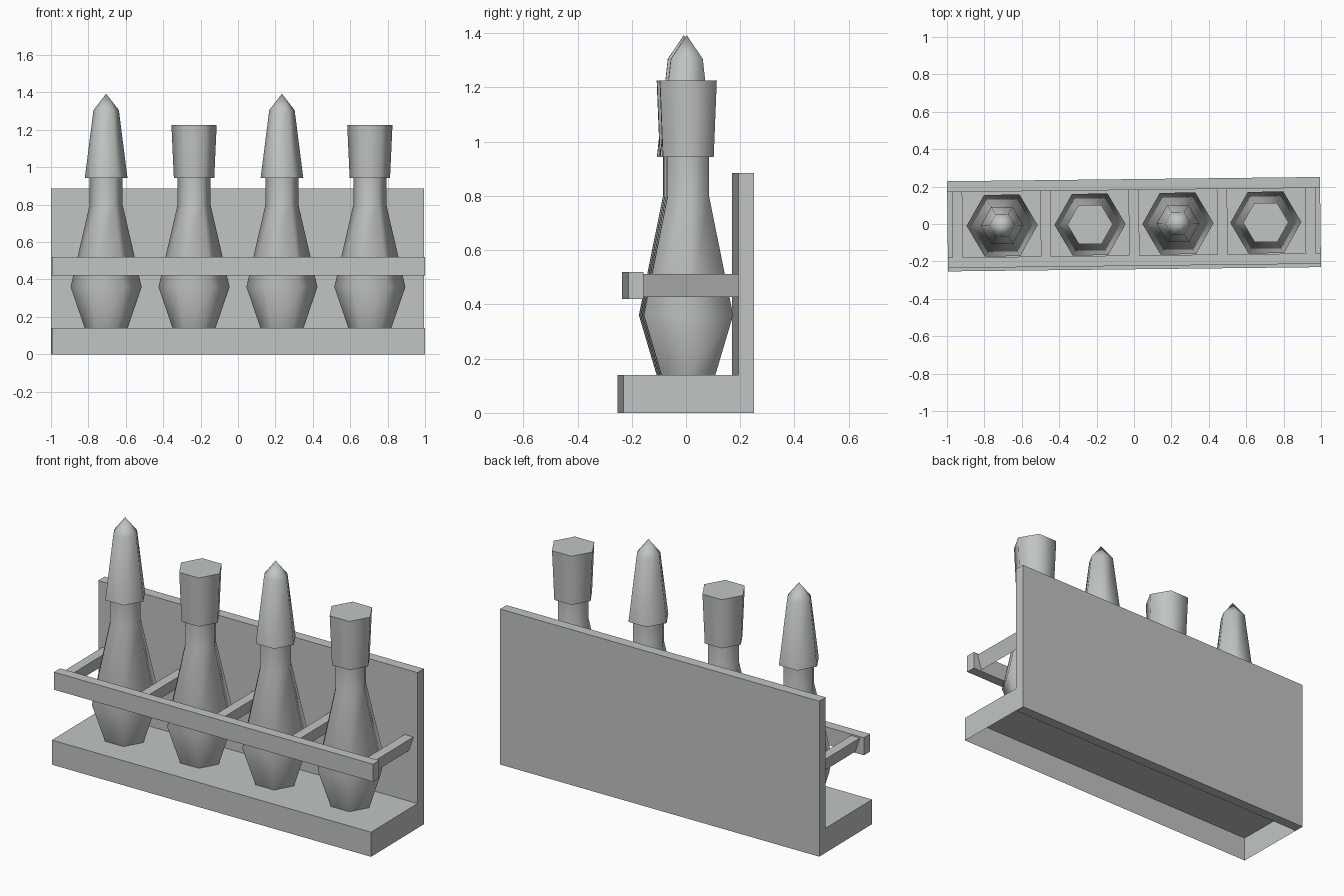
import bpy, bmesh, math
from mathutils import Matrix, Vector

default = bpy.data.objects.get("Cube")
if default:
    bpy.data.objects.remove(default, do_unlink=True)

GREY = (0.53, 0.56, 0.54, 1)
mat = bpy.data.materials.new("light_grey")
mat.use_nodes = True
mat.diffuse_color = GREY
mat.node_tree.nodes["Principled BSDF"].inputs["Base Color"].default_value = GREY

# The whole rack is turned very slightly
TURN = Matrix.Rotation(0.0115, 4, "Z")


def finish(name, bm):
    bmesh.ops.transform(bm, matrix=TURN, verts=bm.verts)
    mesh = bpy.data.meshes.new(name)
    bm.to_mesh(mesh)
    bm.free()
    obj = bpy.data.objects.new(name, mesh)
    mesh.materials.append(mat)
    bpy.context.collection.objects.link(obj)
    return obj


def box(name, low, high, open_below=False):
    low, high = Vector(low), Vector(high)
    bm = bmesh.new()
    bmesh.ops.create_cube(bm, size=1)
    for v in bm.verts:
        v.co = (low + high) / 2 + v.co * (high - low)
    if open_below:
        under = [f for f in bm.faces if f.normal.z < -0.9]
        bmesh.ops.delete(bm, geom=under, context="FACES")
    return finish(name, bm)


def wedge_bar(name, x, width, back, front, top, bottom):
    # Three-sided bar with its edge pointing down
    bm = bmesh.new()
    section = [(x - width / 2, top), (x, bottom), (x + width / 2, top)]
    a = [bm.verts.new((px, front, pz)) for px, pz in section]
    b = [bm.verts.new((px, back, pz)) for px, pz in section]
    bm.faces.new(a)
    bm.faces.new(b[::-1])
    for i in range(3):
        j = (i + 1) % 3
        bm.faces.new((a[i], b[i], b[j], a[j]))
    bmesh.ops.recalc_face_normals(bm, faces=bm.faces)
    return finish(name, bm)


def lathe(name, x, profile, sides=6):
    # Turned six-sided solid; a radius of zero makes a point
    bm = bmesh.new()
    rings = []
    for r, z in profile:
        if r == 0:
            rings.append([bm.verts.new((x, 0, z))] * sides)
        else:
            angles = [math.tau * i / sides for i in range(sides)]
            rings.append([bm.verts.new((x + r * math.cos(t), r * math.sin(t), z))
                          for t in angles])
    for lower, upper in zip(rings, rings[1:]):
        for i in range(sides):
            j = (i + 1) % sides
            corners = [lower[i], lower[j], upper[j], upper[i]]
            bm.faces.new(list(dict.fromkeys(corners)))
    bm.faces.new(rings[0][::-1])
    if profile[-1][0] > 0:
        bm.faces.new(rings[-1])
    bmesh.ops.recalc_face_normals(bm, faces=bm.faces)
    obj = finish(name, bm)
    bpy.ops.object.select_all(action="DESELECT")
    obj.select_set(True)
    bpy.context.view_layer.objects.active = obj
    bpy.ops.object.shade_smooth_by_angle(angle=math.radians(62))
    return obj


# Rack: hollow shelf, back board and front rail
END = 0.997
box("shelf", (-END, -0.242, 0), (END, 0.182, 0.14), open_below=True)
box("back_board", (-END, 0.182, 0), (END, 0.24, 0.885))
box("front_rail", (-END, -0.224, 0.42), (END, -0.168, 0.52))

# Divider arms from the back board to the rail
for i in range(5):
    wedge_bar(f"divider_arm_{i + 1}", (i - 2) * 0.472, 0.055, 0.183, -0.169, 0.512, 0.428)

# Bottles with alternating pointed and flat stoppers
BODY = [(0.115, 0.14), (0.19, 0.36), (0.088, 0.8), (0.088, 0.945)]
POINTED = [(0.114, 0.943), (0.068, 1.305), (0, 1.393)]
FLAT = [(0.108, 0.943), (0.121, 1.226)]
for i in range(4):
    x = (i - 1.5) * 0.47
    lathe(f"bottle_{i + 1}", x, BODY)
    lathe(f"stopper_{i + 1}", x, FLAT if i % 2 else POINTED)
